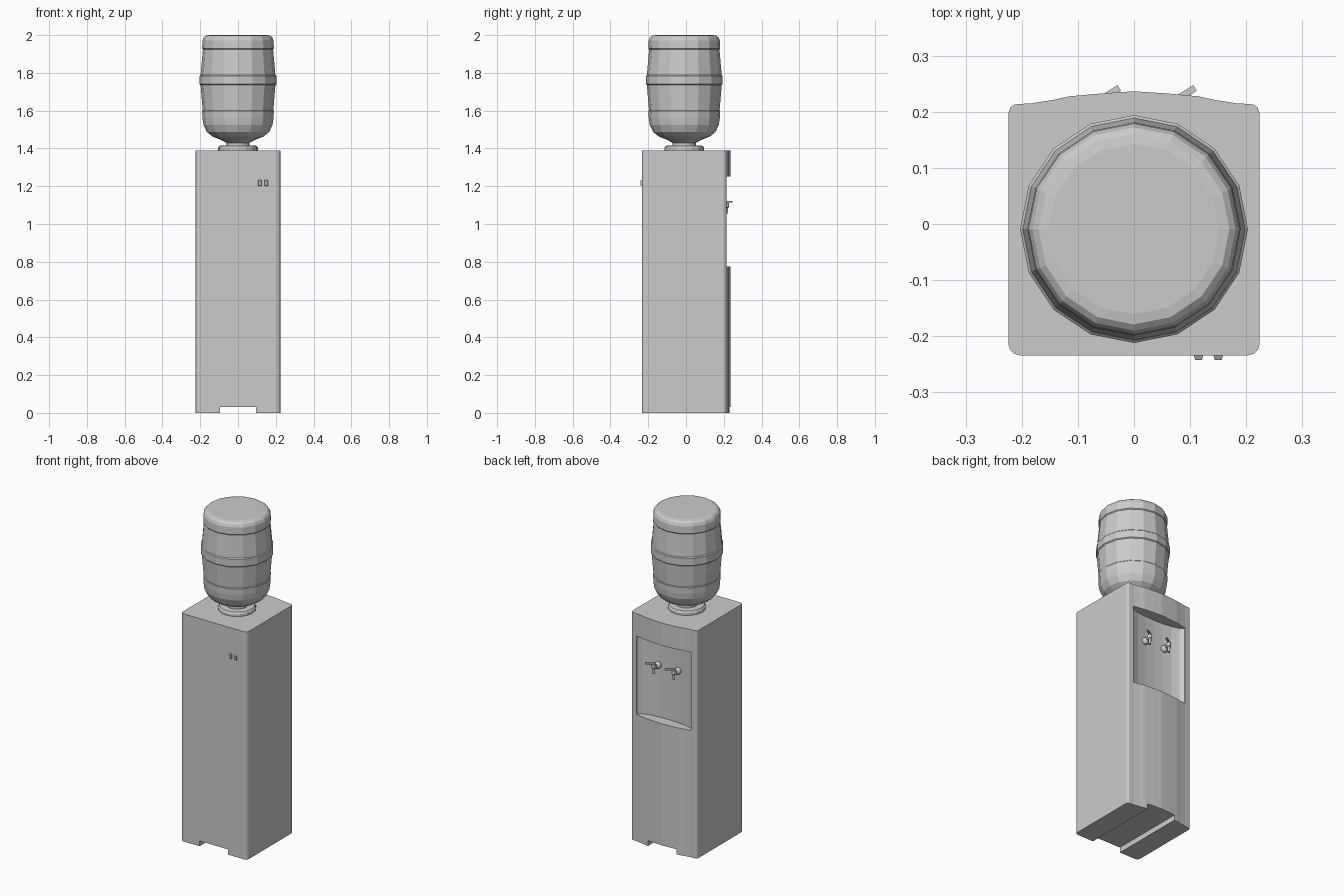
import bpy, bmesh, math
from mathutils import Matrix, Vector

if "Cube" in bpy.data.objects:
    bpy.data.objects.remove(bpy.data.objects["Cube"])


def finish(name, bm):
    bmesh.ops.recalc_face_normals(bm, faces=bm.faces)
    me = bpy.data.meshes.new(name)
    bm.to_mesh(me)
    bm.free()
    ob = bpy.data.objects.new(name, me)
    bpy.context.collection.objects.link(ob)
    return ob


def prism(name, outline, z0, z1):
    bm = bmesh.new()
    face = bm.faces.new([bm.verts.new((x, y, z0)) for x, y in outline])
    top = bmesh.ops.extrude_face_region(bm, geom=[face])["geom"]
    bmesh.ops.translate(bm, vec=(0, 0, z1 - z0),
                        verts=[g for g in top if isinstance(g, bmesh.types.BMVert)])
    return finish(name, bm)


def lathe(name, profile, sides, centre):
    """Closed faceted turning of (radius, z) points, bottom to top."""
    bm = bmesh.new()
    rings = []
    for r, z in profile:
        rings.append([bm.verts.new((centre[0] + r * math.cos(math.tau * i / sides),
                                    centre[1] + r * math.sin(math.tau * i / sides), z))
                      for i in range(sides)])
    for a, b in zip(rings, rings[1:]):
        for i in range(sides):
            j = (i + 1) % sides
            bm.faces.new((a[i], a[j], b[j], b[i]))
    bm.faces.new(rings[0])
    bm.faces.new(rings[-1])
    return finish(name, bm)


def box(name, centre, size, angle=0, taper=None):
    """Box; taper = scale applied to the -y end."""
    bm = bmesh.new()
    bmesh.ops.create_cube(bm, size=1)
    for v in bm.verts:
        if taper and v.co.y < 0:
            v.co.x *= taper
            v.co.z *= taper
        v.co = Vector((v.co.x * size[0], v.co.y * size[1], v.co.z * size[2]))
    bm.transform(Matrix.Translation(centre) @ Matrix.Rotation(angle, 4, 'Z'))
    return finish(name, bm)


def cut(ob, cutter):
    mod = ob.modifiers.new("cut", 'BOOLEAN')
    mod.operation, mod.solver, mod.object = 'DIFFERENCE', 'EXACT', cutter
    bpy.context.view_layer.objects.active = ob
    bpy.ops.object.modifier_apply(modifier=mod.name)
    bpy.data.objects.remove(cutter)


def mirrored(half):
    return half + [(-x, y) for x, y in reversed(half) if x != 0]


# cabinet: rounded corners and a bowed dispensing side
half = [(0.204, -0.234), (0.214, -0.231), (0.221, -0.224), (0.224, -0.214),
        (0.224, 0.198), (0.220, 0.208), (0.213, 0.213), (0.203, 0.214),
        (0.183, 0.215), (0.145, 0.221), (0.115, 0.2275), (0.06, 0.2325), (0, 0.2365)]
cabinet = prism("cabinet", mirrored(half), 0, 1.39)

# hollow alcove for the taps
alcove = [(0.185, 0.3), (0.185, 0.208), (0.165, 0.19), (0.12, 0.177), (0.06, 0.17), (0, 0.168)]
cut(cabinet, prism("alcove_cutter", mirrored(alcove), 0.774, 1.252))

# channel under the base
cut(cabinet, box("channel_cutter", (0, 0, 0), (0.192, 1, 0.064)))

# bottle collar and faceted bottle
AXIS = (0, -0.009)
lathe("bottle_collar", [(0.105, 1.388), (0.105, 1.404), (0.098, 1.414), (0.07, 1.416)], 16, AXIS)
lathe("water_bottle", [
    (0.062, 1.40), (0.062, 1.43), (0.09, 1.445), (0.135, 1.463), (0.165, 1.487),
    (0.183, 1.525), (0.188, 1.56), (0.190, 1.598), (0.187, 1.602), (0.198, 1.735),
    (0.203, 1.740), (0.203, 1.784), (0.198, 1.789), (0.186, 1.924), (0.190, 1.929),
    (0.188, 1.972), (0.181, 1.988), (0.170, 1.997), (0.152, 2.0)], 16, AXIS)

# taps: round base, stem, tapered spout and angled lever
for side, x in (("left", 0.067), ("right", -0.068)):
    bm = bmesh.new()
    bmesh.ops.create_uvsphere(bm, u_segments=16, v_segments=10, radius=0.021,
                              matrix=Matrix.Translation((x, 0.177, 1.092)))
    base = finish(side + "_tap_base", bm)
    base.data.shade_smooth()
    box(side + "_tap_stem", (x, 0.198, 1.095), (0.014, 0.036, 0.014))
    lathe(side + "_tap_spout", [(0.007, 1.055), (0.008, 1.085), (0.012, 1.09), (0.012, 1.112)],
          12, (x, 0.215))
    box(side + "_tap_lever", (x + 0.017, 0.227, 1.117), (0.058, 0.012, 0.008), math.radians(32))

# rocker switches on the plain side
for i, x in enumerate((0.115, 0.15)):
    box(f"switch_{i + 1}", (x, -0.237, 1.217), (0.018, 0.01, 0.034), 0, 0.7)
